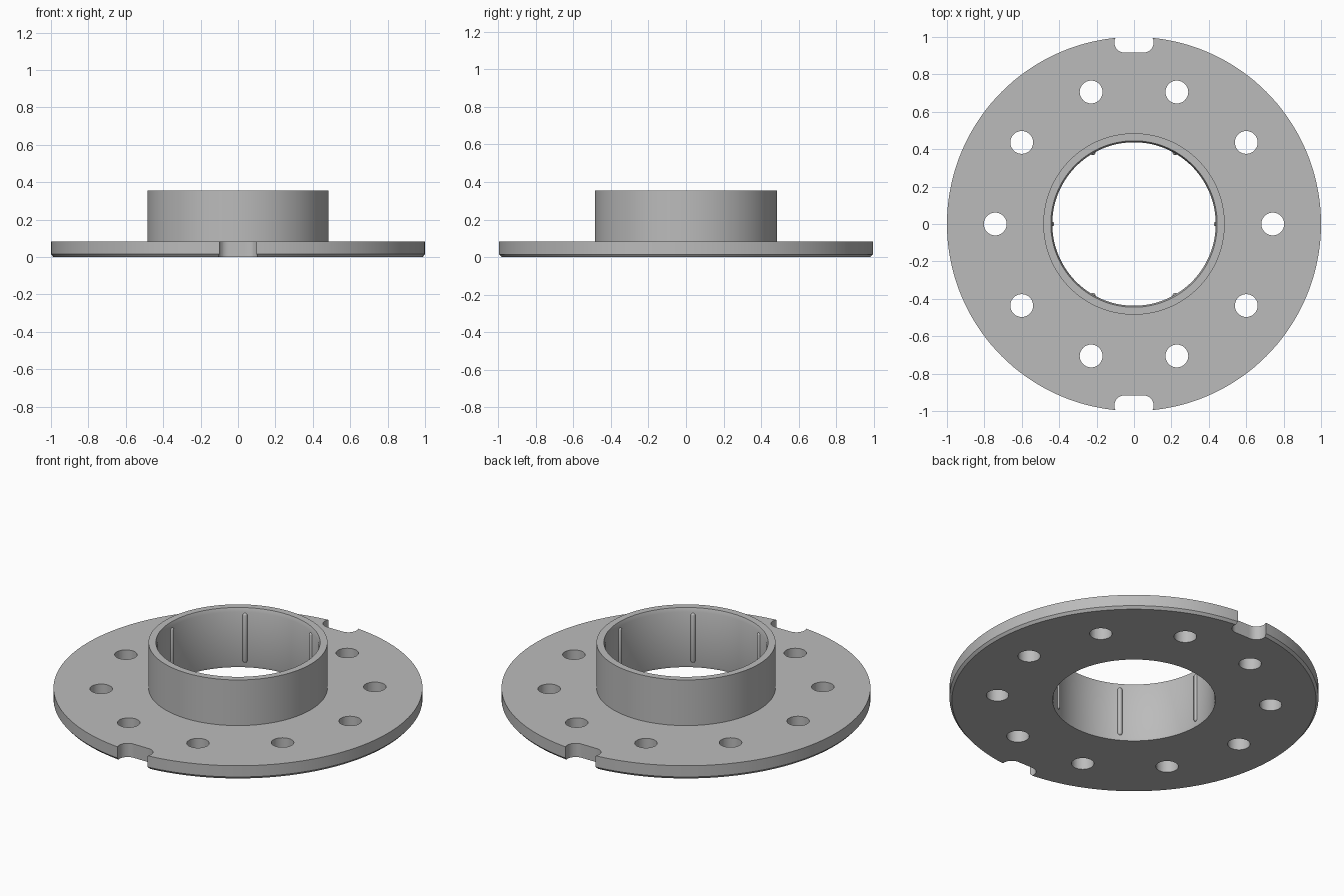
import bpy, bmesh
from math import cos, sin, pi, radians, copysign
from mathutils import Matrix

cube = bpy.data.objects.get("Cube")
if cube:
    bpy.data.objects.remove(cube, do_unlink=True)

grey = bpy.data.materials.new("light grey")
grey.use_nodes = True
colour = (0.5, 0.5, 0.5, 1)
grey.diffuse_color = colour
grey.node_tree.nodes["Principled BSDF"].inputs["Base Color"].default_value = colour


def finish(bm, name):
    bmesh.ops.recalc_face_normals(bm, faces=bm.faces[:])
    mesh = bpy.data.meshes.new(name)
    bm.to_mesh(mesh)
    bm.free()
    mesh.materials.append(grey)
    obj = bpy.data.objects.new(name, mesh)
    bpy.context.collection.objects.link(obj)
    return obj


def activate(obj):
    bpy.ops.object.select_all(action='DESELECT')
    obj.select_set(True)
    bpy.context.view_layer.objects.active = obj


def lathe(profile, name, segments=144):
    """Revolve a closed (radius, height) profile around z."""
    bm = bmesh.new()
    rings = [[bm.verts.new((r * cos(2 * pi * i / segments), r * sin(2 * pi * i / segments), z))
              for r, z in profile] for i in range(segments)]
    for i, ring in enumerate(rings):
        following = rings[(i + 1) % segments]
        for j in range(len(profile)):
            k = (j + 1) % len(profile)
            bm.faces.new((ring[j], following[j], following[k], ring[k]))
    return finish(bm, name)


def add_prism(bm, points):
    """Tall upright prism through the flange."""
    face = bm.faces.new([bm.verts.new((x, y, -0.1)) for x, y in points])
    result = bmesh.ops.extrude_face_region(bm, geom=[face])
    moved = [v for v in result["geom"] if isinstance(v, bmesh.types.BMVert)]
    bmesh.ops.translate(bm, verts=moved, vec=(0, 0, 0.26))


def arc(cx, cy, r, start, end, steps):
    return [(cx + r * cos(radians(start + (end - start) * i / steps)),
             cy + r * sin(radians(start + (end - start) * i / steps))) for i in range(steps + 1)]


# Flange and hub in one turned body, with chamfered lower rim and bore mouths
flange = lathe([(0.441, 0), (0.987, 0), (1, 0.015), (1, 0.082), (0.485, 0.082),
                (0.485, 0.355), (0.445, 0.355), (0.437, 0.332), (0.437, 0.015)],
               "flange_and_hub")

# Ten bolt holes and two rounded rim notches
bm = bmesh.new()
for i in range(10):
    a = 2 * pi * i / 10
    add_prism(bm, arc(0.742 * cos(a), 0.742 * sin(a), 0.061, 0, 360, 40)[:-1])
for side in (-1, 1):
    add_prism(bm, arc(0.05, side * 0.971, 0.055, -90, 90, 16)
              + arc(-0.05, side * 0.971, 0.055, 90, 270, 16))
cutter = finish(bm, "hole_cutter")
cutter.hide_render = True

cut = flange.modifiers.new("holes", 'BOOLEAN')
cut.operation = 'DIFFERENCE'
cut.solver = 'EXACT'
cut.object = cutter
activate(flange)
bpy.ops.object.modifier_apply(modifier=cut.name)
bpy.data.objects.remove(cutter, do_unlink=True)
bpy.ops.object.shade_smooth_by_angle(angle=radians(25))

# Six slim round-ended ribs inside the bore
bm = bmesh.new()
for i in range(6):
    rib = bmesh.ops.create_uvsphere(bm, u_segments=16, v_segments=9, radius=0.0135)["verts"]
    for v in rib:
        v.co.z += copysign(0.135, v.co.z)
    place = Matrix.Rotation(2 * pi * i / 6, 4, 'Z') @ Matrix.Translation((0.44, 0, 0.178))
    bmesh.ops.transform(bm, matrix=place, verts=rib)
ribs = finish(bm, "bore_ribs")
activate(ribs)
bpy.ops.object.shade_smooth_by_angle(angle=radians(40))
